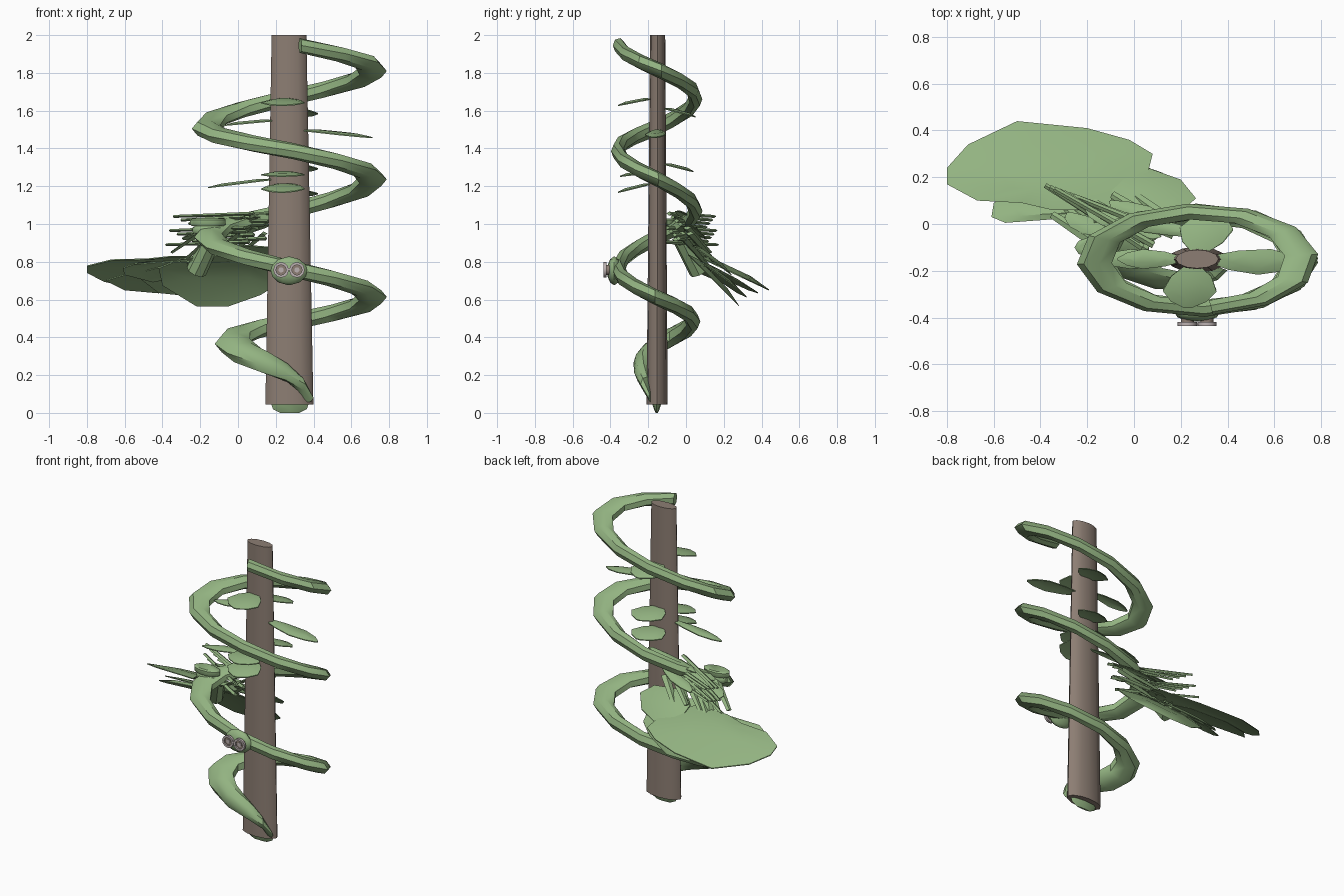
import bpy, bmesh, math, random
from mathutils import Vector

if "Cube" in bpy.data.objects:
    bpy.data.objects.remove(bpy.data.objects["Cube"])

random.seed(4)


def material(name, rgb):
    m = bpy.data.materials.new(name)
    m.diffuse_color = (*rgb, 1)
    m.use_nodes = True
    m.node_tree.nodes["Principled BSDF"].inputs["Base Color"].default_value = m.diffuse_color
    return m


GREEN = material("leaf green", (0.29, 0.45, 0.22))
BROWN = material("stake brown", (0.265, 0.208, 0.172))
PALE = material("pale grey", (0.50, 0.44, 0.44))
CX, CY, SQUASH = 0.275, -0.155, 0.47


def make(name, verts, faces, mat, smooth=False):
    me = bpy.data.meshes.new(name)
    me.from_pydata([tuple(v) for v in verts], [], faces)
    bm = bmesh.new()
    bm.from_mesh(me)
    bmesh.ops.recalc_face_normals(bm, faces=bm.faces)
    bm.to_mesh(me)
    bm.free()
    me.materials.append(mat)
    ob = bpy.data.objects.new(name, me)
    bpy.context.collection.objects.link(ob)
    if smooth:
        bpy.ops.object.select_all(action='DESELECT')
        bpy.context.view_layer.objects.active = ob
        ob.select_set(True)
        bpy.ops.object.shade_smooth_by_angle(angle=math.radians(40))
    return ob


def loft(name, rings, mat, smooth=True):
    """Skin a list of equal rings and cap both ends."""
    n = len(rings[0])
    verts = [v for r in rings for v in r]
    faces = [(i * n + j, i * n + (j + 1) % n, (i + 1) * n + (j + 1) % n, (i + 1) * n + j)
             for i in range(len(rings) - 1) for j in range(n)]
    faces += [tuple(range(n)), tuple(range(len(verts) - n, len(verts)))]
    return make(name, verts, faces, mat, smooth)


def ring(c, u, v, n):
    return [Vector(c) + Vector(u) * math.cos(math.tau * k / n) + Vector(v) * math.sin(math.tau * k / n)
            for k in range(n)]


def rod(name, a, b, ra, rb, n=5, flat=1.0):
    """Straight stem between two points, optionally flattened in height."""
    a, b = Vector(a), Vector(b)
    d = (b - a).normalized()
    u = d.cross(Vector((0, 0, 1))).normalized()
    v = u.cross(d) * flat
    return loft(name, [ring(a, u * ra, v * ra, n), ring(b, u * rb, v * rb, n)], GREEN, n > 5)


def leaf(name, pts, dome):
    """Thin domed leaf from its rim points."""
    mid = sum(pts, Vector()) / len(pts)
    up = Vector((0, 0, dome))
    low = Vector((0, 0, .006))
    inner = [mid.lerp(p, .55) + up for p in pts]
    return loft(name, [inner, pts, [p - low for p in pts], [p - low for p in inner]], GREEN)


def plate(name, outline, z0, sx, sy, dome=.02):
    """Leaf from a plan outline lying on a sloping plane."""
    return leaf(name, [Vector((x, y, z0 + sx * x + sy * y)) for x, y in outline], dome)


def petal(name, a, b, w):
    """Pointed oval leaf from a stem point to a tip."""
    a, b = Vector(a), Vector(b)
    d = b - a
    side = Vector((-d.y / SQUASH, d.x * SQUASH, 0)).normalized()
    side = Vector((side.x, side.y * SQUASH, 0)) * w
    prof = [(0, .3), (.25, .75), (.6, 1), (.85, .65), (1, .12)]
    pts = [a + d * t + side * s for t, s in prof] + [a + d * t - side * s for t, s in reversed(prof)]
    return leaf(name, pts, .01)


# Tapered flat stake
loft("stake", [ring((0.272, -0.153, 0.045), (0.127, 0, 0), (0, 0.056, 0), 12),
               ring((0.27, -0.15, 2.0), (0.092, 0, 0), (0, 0.04, 0), 12)], BROWN)
# Root tip under the stake
loft("root_tip", [ring((0.275, -0.155, 0.05), (0.1, 0, 0), (0, 0.025, 0), 8),
                  ring((0.275, -0.155, 0.02), (0.09, 0, 0), (0, 0.015, 0), 8),
                  ring((0.275, -0.155, 0.0), (0.05, 0, 0), (0, 0.006, 0), 8)], GREEN)

# Winding vine: turn, height, coil radius, half thickness
KEYS = [(-.90, .08, .11, .026), (-.78, .185, .14, .046), (-.62, .285, .24, .062), (-.5, .36, .295, .058),
        (-.25, .48, .41, .047), (0, .61, .436, .045), (.25, .765, .436, .045), (.5, .93, .43, .045),
        (.75, 1.07, .44, .044), (1, 1.24, .437, .044), (1.25, 1.39, .44, .044), (1.5, 1.51, .442, .046),
        (1.75, 1.67, .44, .044), (2, 1.82, .44, .044), (2.23, 1.945, .43, .04)]


def vine_at(t):
    for p, q in zip(KEYS, KEYS[1:]):
        if t <= q[0] + 1e-6:
            f = (t - p[0]) / (q[0] - p[0])
            return [a + (b - a) * f for a, b in zip(p, q)]
    return KEYS[-1]


rings = []
STEPS = 38
for i in range(STEPS + 1):
    t, z, r, h = vine_at(-.90 + 3.13 * i / STEPS)
    c, s = math.cos(math.tau * t), -math.sin(math.tau * t) * SQUASH
    w = h * 1.72
    rings.append(ring((CX + r * c, CY + r * s, z), (w * c, w * s, 0), (0, 0, h), 7))
loft("vine", rings, GREEN)

# Petal leaves on the stake: start, tip, half width
PETALS = [((.25, -.18, 1.665), (.23, -.36, 1.63), .115), ((.25, -.18, 1.275), (.23, -.35, 1.255), .115),
          ((.25, -.18, 1.215), (.23, -.36, 1.17), .115), ((.33, -.15, 1.50), (.71, -.17, 1.46), .12),
          ((.20, -.15, 1.24), (-.16, -.15, 1.195), .09), ((.20, -.15, 1.55), (-.07, -.15, 1.525), .09),
          ((.28, -.12, 1.615), (.33, .05, 1.57), .115), ((.28, -.12, 1.32), (.33, .04, 1.28), .115),
          ((.28, -.12, 1.185), (.33, .04, 1.15), .115)]
for i, (a, b, w) in enumerate(PETALS):
    petal(f"stake_leaf_{i + 1}", a, b, w)

# Big layered leaves hanging at the back left
plate("broad_leaf", [(-.8, .17), (-.8, .24), (-.71, .34), (-.5, .44), (-.2, .41), (-.02, .36), (.08, .3),
                     (.06, .22), (.0, .13), (-.12, .06), (-.35, .06), (-.48, .09), (-.67, .1)],
      .86, 0, -.47, .025)
plate("hanging_leaf", [(-.42, .08), (-.4, .17), (-.22, .28), (-.05, .28), (.12, .22), (.2, .17), (.2, .07),
                       (-.05, .01), (-.3, .03)], .85, 0, -1, .03)
plate("left_leaf", [(-.61, .03), (-.6, .09), (-.45, .18), (-.2, .14), (-.14, .03), (-.35, .02), (-.55, .005)],
      .85, .1, -.6)
plate("middle_leaf", [(-.7, .22), (-.6, .33), (-.42, .38), (-.2, .3), (-.1, .08), (-.4, .07)], .85, .05, -.5, .01)
plate("lower_leaf", [(-.55, .12), (-.42, .27), (-.2, .32), (.02, .27), (.0, .08), (-.3, .05)], .86, .06, -.72)
plate("right_leaf", [(-.1, .1), (-.08, .21), (.06, .24), (.2, .19), (.265, .11), (.2, .05), (.0, .03)],
      .915, 0, -.75)

# Bundle of thin stems crossing behind the stake
for i in range(9):
    f = i / 8
    z = .89 + .15 * ((i * 4) % 9) / 8
    rod(f"thin_stem_{i + 1}", (.02 + .16 * random.random(), -.11 + .08 * f, z + .015),
        (-.38 + .16 * f, .165 - .06 * f, z), .015, .011, 4, .7)
# Flat blades sweeping down to the broad leaves
for i in range(8):
    f = i / 7
    x, y, z = -.16 + .3 * f, -.08 + .1 * f, .98 - .03 * (i % 3)
    rod(f"drooping_blade_{i + 1}", (x, y, z), (x - .19, y + .12 + .02 * (i % 2), z - .13 - .03 * (i % 2)),
        .028, .016, 4, .45)
# Loose leaflets where the vine meets the bundle
for i, (a, b) in enumerate([((.3, -.05, 1.07), (-.08, .02, 1.03)), ((.1, -.06, 1.04), (-.2, .06, .98)),
                            ((-.1, -.08, .97), (-.28, .05, .92)), ((.16, 0, 1.0), (-.1, .1, .93))]):
    petal(f"leaflet_{i + 1}", a, b, .07)
# Thick hanging stalk
rod("stalk", (-.14, -.02, .92), (-.22, .07, .75), .05, .055, 8)

# Two stacked discs on the vine
for i, (z, r) in enumerate([(.97, .08), (1.01, .095)]):
    loft(f"disc_{i + 1}", [ring((-.16, -.1, z + k), (q, 0, 0), (0, q * .5, 0), 10)
                           for k, q in ((-.02, r * .9), (-.012, r), (.012, r), (.02, r * .85))], GREEN)

# Round head on the front of the vine
prof = [math.radians(a) for a in (-85, -55, -25, 0, 25, 55, 85)]
loft("head", [ring((.27, -.38, .752 + .075 * math.sin(a)), (.097 * math.cos(a), 0, 0),
                   (0, .038 * math.cos(a), 0), 12) for a in prof], GREEN)
# Ringed eyes, each with a brown iris and a pale pupil
for side, x in (("left", .228), ("right", .312)):
    eye = (x, -.424, .757)
    rim = [ring(Vector(eye) + Vector((0, dy, 0)), (r, 0, 0), (0, 0, r), 12)
           for r, dy in ((.027, 0), (.027, -.012), (.041, -.012), (.041, .004), (.027, .004))]
    loft(f"{side}_eye_rim", rim, PALE)
    for nm, r, d, m in (("iris", .028, .003, BROWN), ("pupil", .014, .008, PALE)):
        loft(f"{side}_{nm}", [ring((x, -.405, .757), (r, 0, 0), (0, 0, r), 10),
                              ring((x, -.424 - d, .757), (r, 0, 0), (0, 0, r), 10)], m)
# Bridge joining the eye rims
loft("eye_bridge", [ring((x, -.43, .76), (0, .005, 0), (0, 0, .007), 6) for x in (.262, .278)], PALE)
